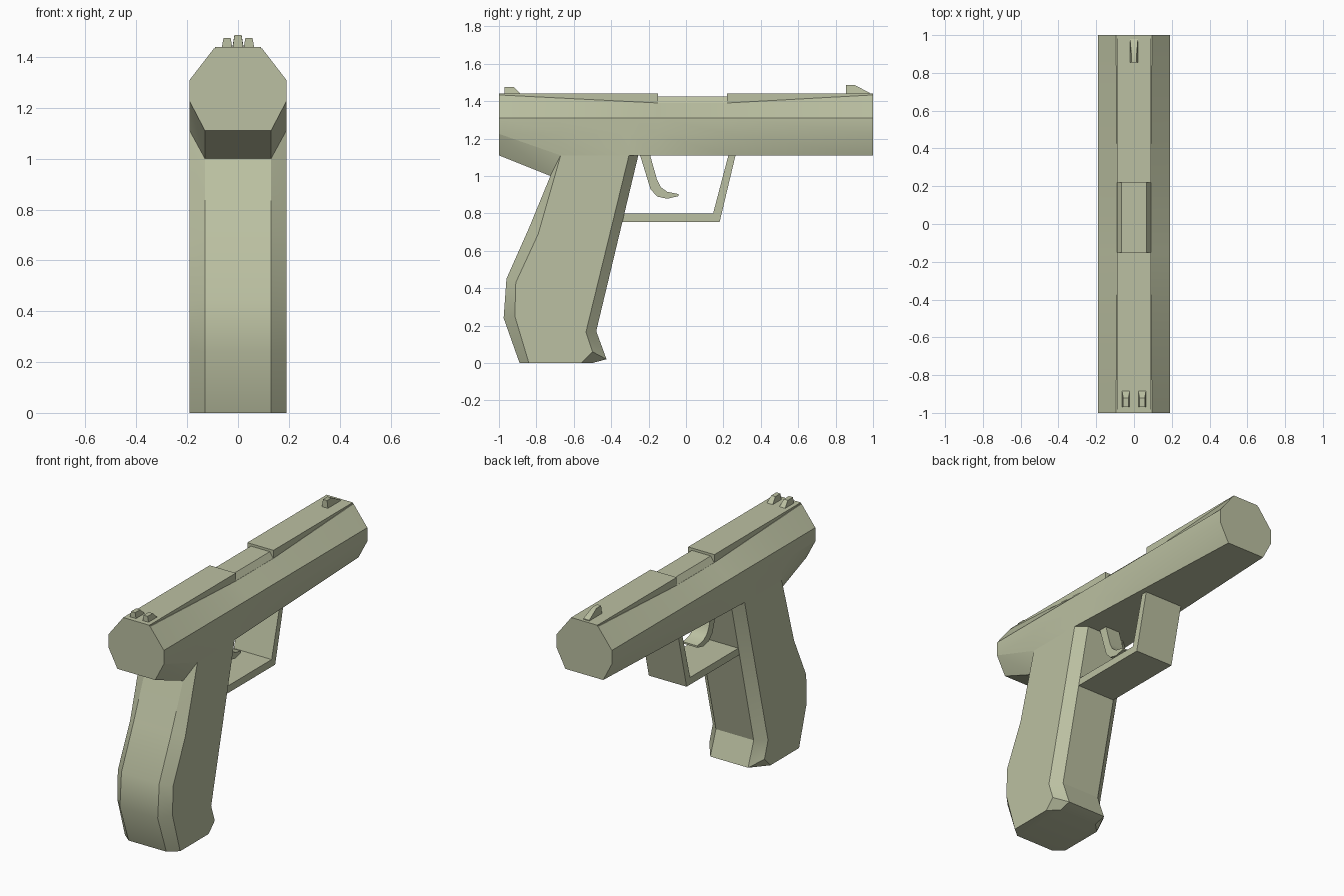
import bpy
import bmesh
import math

cube = bpy.data.objects.get("Cube")
if cube:
    bpy.data.objects.remove(cube, do_unlink=True)

olive = bpy.data.materials.new("pale_olive")
olive.use_nodes = True
olive.diffuse_color = (0.5, 0.53, 0.36, 1)
olive.node_tree.nodes["Principled BSDF"].inputs["Base Color"].default_value = olive.diffuse_color


def finish(name, bm):
    bmesh.ops.recalc_face_normals(bm, faces=bm.faces)
    mesh = bpy.data.meshes.new(name)
    bm.to_mesh(mesh)
    bm.free()
    mesh.materials.append(olive)
    obj = bpy.data.objects.new(name, mesh)
    bpy.context.collection.objects.link(obj)
    bpy.ops.object.select_all(action="DESELECT")
    obj.select_set(True)
    bpy.context.view_layer.objects.active = obj
    bpy.ops.object.shade_smooth_by_angle(angle=math.radians(30))
    return obj


def loft(name, sections):
    """Skin matching closed sections and cap both ends."""
    bm = bmesh.new()
    rings = [[bm.verts.new(p) for p in s] for s in sections]
    for a, b in zip(rings, rings[1:]):
        for i in range(len(a)):
            j = (i + 1) % len(a)
            bm.faces.new((a[i], a[j], b[j], b[i]))
    bm.faces.new(rings[0])
    bm.faces.new(rings[-1])
    return finish(name, bm)


def side_plate(name, profile, half, centre=0, top_half=None):
    """Extrude a (y, z) profile across x, optionally narrower at its top."""
    top = max(z for y, z in profile)
    width = lambda z: top_half if top_half and z > top - 0.01 else half
    return loft(name, [[(centre + s * width(z), y, z) for y, z in profile] for s in (-1, 1)])


def mix(value, a, b, start, end):
    return start + (end - start) * (value - a) / (b - a)


# Slide body: lower corners widen to meet the grip, upper crease dips mid length
REAR, FRONT, GRIP_BACK, GRIP_FRONT = -1, 1, -0.67, -0.305
PORT_BACK, PORT_FRONT = -0.15, 0.22


def slide_section(y):
    if y < GRIP_BACK:
        low = mix(y, REAR, GRIP_BACK, 0.13, 0.19)
    elif y <= GRIP_FRONT:
        low = 0.19
    else:
        low = mix(y, GRIP_FRONT, FRONT, 0.19, 0.13)
    if y < PORT_BACK:
        dip = mix(y, REAR, PORT_BACK, 0, 1)
    elif y <= PORT_FRONT:
        dip = 1
    else:
        dip = mix(y, PORT_FRONT, FRONT, 1, 0)
    half = [(0.095 - 0.005 * dip, 1.433 - 0.043 * dip), (0.19, 1.31), (0.19, 1.225), (low, 1.11)]
    return [(x, y, z) for x, z in half] + [(-x, y, z) for x, z in reversed(half)]


loft("slide_body", [slide_section(y) for y in (REAR, GRIP_BACK, GRIP_FRONT, PORT_BACK, PORT_FRONT, FRONT)])

# Raised top ribs and the chamfered block between them
for name, start, end in (("rear_top_rib", REAR, PORT_BACK), ("front_top_rib", PORT_FRONT, FRONT)):
    side_plate(name, [(start, 1.38), (end, 1.38), (end, 1.44), (start, 1.44)], 0.09)
side_plate("port_block", [(PORT_BACK, 1.388), (PORT_FRONT, 1.388), (PORT_FRONT, 1.425), (PORT_BACK, 1.425)],
           0.09, top_half=0.065)

# Sights
rear_sight = [(-0.97, 1.435), (-0.97, 1.475), (-0.92, 1.475), (-0.88, 1.435)]
for side, name in ((-1, "right_rear_sight"), (1, "left_rear_sight")):
    side_plate(name, rear_sight, 0.021, side * 0.043, top_half=0.014)
side_plate("front_sight", [(0.855, 1.435), (0.855, 1.487), (0.9, 1.487), (0.98, 1.445), (0.98, 1.435)],
           0.021, top_half=0.014)

# Sloped tang under the rear of the slide
bm = bmesh.new()
for s in (-1, 1):
    for x, y, z in ((0.19, REAR, 1.225), (0.13, REAR, 1.11), (0.19, GRIP_BACK, 1.11),
                    (0.19, GRIP_BACK, 1.225), (0.13, -0.725, 1.0), (0.13, -0.6, 1.11)):
        bm.verts.new((s * x, y, z))
bmesh.ops.convex_hull(bm, input=bm.verts)
bmesh.ops.dissolve_limit(bm, angle_limit=0.01, verts=bm.verts, edges=bm.edges)
finish("rear_tang", bm)

# Grip: wide core outline chamfered to smaller side outlines
core = [(-0.725, 1.0), (-0.84, 0.72), (-0.96, 0.45), (-0.975, 0.24), (-0.89, 0),
        (-0.5, 0), (-0.425, 0.02), (-0.48, 0.17), (-0.255, 1.11)]
flank = [(GRIP_BACK, 1.11), (-0.79, 0.69), (-0.91, 0.43), (-0.915, 0.25), (-0.84, 0),
         (-0.56, 0), (-0.5, 0.06), (-0.535, 0.165), (GRIP_FRONT, 1.11)]
loft("grip", [[(x, y, z) for y, z in outline]
              for x, outline in ((-0.19, flank), (-0.13, core), (0.13, core), (0.19, flank))])

# Trigger guard and trigger
side_plate("trigger_guard", [(0.228, 1.115), (0.266, 1.115), (0.18, 0.755), (-0.36, 0.755),
                             (-0.36, 0.8), (0.145, 0.8)], 0.13)
side_plate("trigger", [(-0.247, 1.115), (-0.193, 1.115), (-0.155, 0.98), (-0.135, 0.94), (-0.1, 0.915),
                       (-0.04, 0.903), (-0.04, 0.892), (-0.1, 0.878), (-0.155, 0.89), (-0.19, 0.93)], 0.05)
